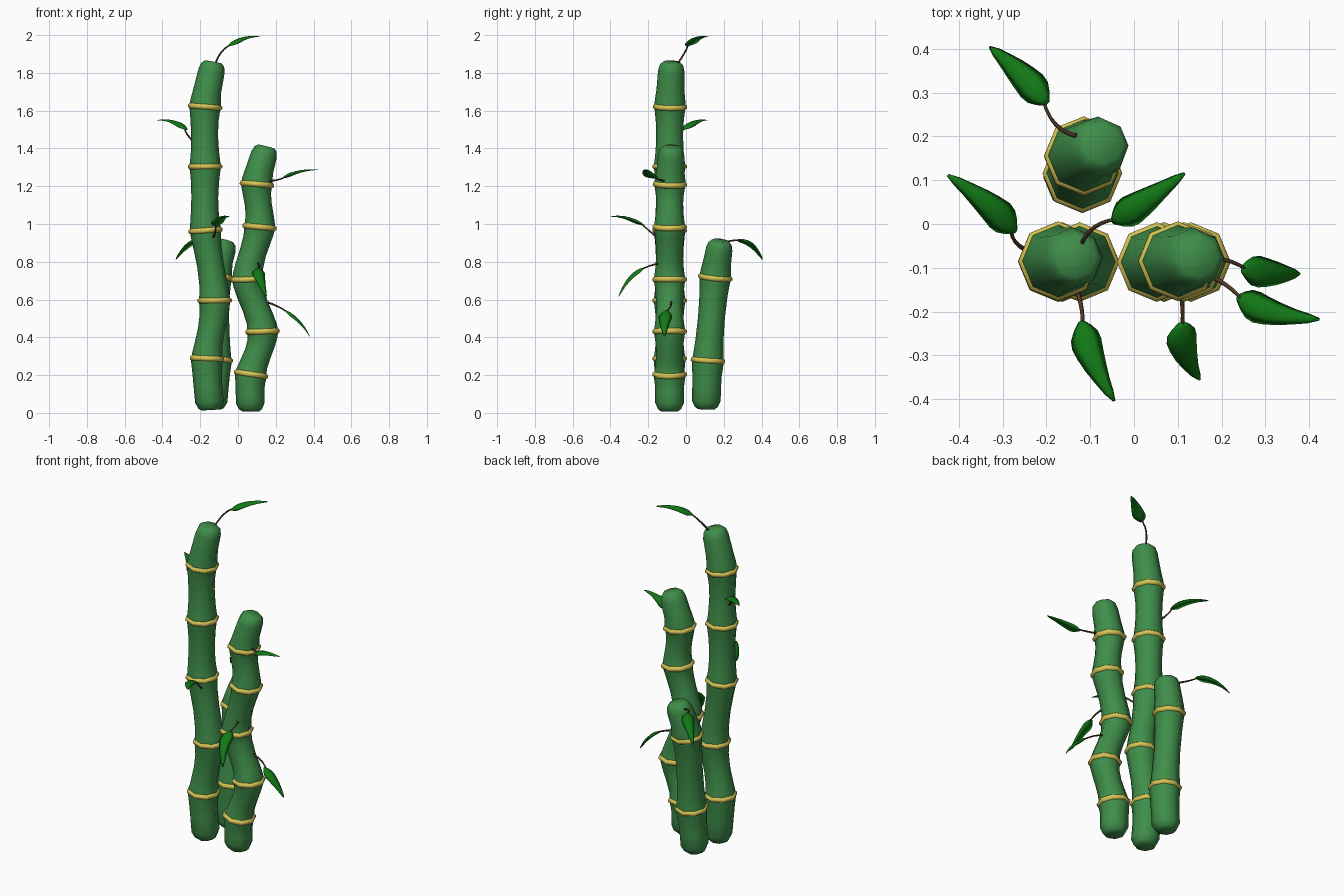
import bpy, bmesh, math
from mathutils import Vector

if "Cube" in bpy.data.objects:
    bpy.data.objects.remove(bpy.data.objects["Cube"])

Z = Vector((0, 0, 1))


def material(name, rgb):
    m = bpy.data.materials.new(name)
    m.diffuse_color = (*rgb, 1)
    m.use_nodes = True
    m.node_tree.nodes["Principled BSDF"].inputs["Base Color"].default_value = m.diffuse_color
    return m


GREEN = material("cane_green", (0.05, 0.27, 0.068))
YELLOW = material("node_yellow", (0.68, 0.56, 0.09))
LEAF = material("leaf_green", (0.006, 0.19, 0.008))
BROWN = material("twig_brown", (0.08, 0.04, 0.02))


def loft(name, rings, mat):
    """Skin a list of equal-length vertex rings and cap both ends."""
    bm = bmesh.new()
    vs = [[bm.verts.new(p) for p in ring] for ring in rings]
    n = len(vs[0])
    for a, b in zip(vs, vs[1:]):
        for i in range(n):
            j = (i + 1) % n
            bm.faces.new((a[i], a[j], b[j], b[i]))
    bm.faces.new(vs[0][::-1])
    bm.faces.new(vs[-1])
    bmesh.ops.recalc_face_normals(bm, faces=bm.faces)
    for f in bm.faces:
        f.smooth = True
    me = bpy.data.meshes.new(name)
    bm.to_mesh(me)
    bm.free()
    me.materials.append(mat)
    ob = bpy.data.objects.new(name, me)
    bpy.context.collection.objects.link(ob)
    return ob


def circle(c, axis, r, n=8):
    q = Z.rotation_difference(axis)
    return [c + q @ Vector((r * math.cos(2 * math.pi * i / n),
                            r * math.sin(2 * math.pi * i / n), 0)) for i in range(n)]


def spline(pts, i, u):
    """Catmull-Rom point and unit tangent on segment i."""
    p1, p2 = pts[i], pts[i + 1]
    m1 = (p2 - pts[i - 1]) / 2 if i > 0 else p2 - p1
    m2 = (pts[i + 2] - p1) / 2 if i + 2 < len(pts) else p2 - p1
    p = (p1 * (2*u**3 - 3*u**2 + 1) + m1 * (u**3 - 2*u**2 + u)
         + p2 * (3*u**2 - 2*u**3) + m2 * (u**3 - u**2))
    t = (p1 * (6*u*u - 6*u) + m1 * (3*u*u - 4*u + 1)
         + p2 * (6*u - 6*u*u) + m2 * (3*u*u - 2*u))
    return p, t.normalized()


def cane(name, path):
    pts = [Vector(p) for p in path]
    last = len(pts) - 2
    rings = []
    for i in range(last + 1):
        length = (pts[i + 1] - pts[i]).length
        if i == 0:            # rounded foot
            prof = [(0, .045), (.012 / length, .061), (.045 / length, .076),
                    (.5, .076), (.75, .078), (.92, .083)]
        elif i == last:       # rounded tip
            prof = [(0, .084), (.12, .081), (.35, .074), (1 - .05 / length, .070),
                    (1 - .015 / length, .061), (1, .045)]
        else:                 # waisted internode
            prof = [(u, .071 + .013 * abs(2 * u - 1) ** 2) for u in (0, .1, .25, .5, .75, .9)]
        for u, r in prof:
            p, t = spline(pts, i, u)
            rings.append(circle(p, t, r))
    loft(name, rings, GREEN)
    # bevelled node bands
    for i in range(1, last + 1):
        p, t = spline(pts, i, 0)
        loft(f"{name}_node_{i}", [circle(p + t * h, t, r) for h, r in
             ((-.016, .080), (-.006, .091), (.006, .091), (.016, .080))], YELLOW)


def bezier(a, b, c, t):
    return a * (1 - t) ** 2 + b * 2 * t * (1 - t) + c * t * t


def leaf(name, start, bend, base, mid, tip):
    start, bend, base, mid, tip = map(Vector, (start, bend, base, mid, tip))
    # twig, reaching a little into the blade
    rings = []
    end = base.lerp(mid, .15)
    for k in range(7):
        t = k / 6
        d = ((bend - start) * (1 - t) + (end - bend) * t).normalized()
        rings.append(circle(bezier(start, bend, end, t), d, .0055 - .0015 * t, 6))
    loft(name + "_twig", rings, BROWN)
    # blade with a raised midrib; control point makes the curve pass through mid
    ctrl = mid * 2 - (base + tip) / 2
    side = (tip - base).cross(Z).normalized()
    rings = []
    for t, w in ((0, .007), (.08, .022), (.17, .033), (.28, .036), (.42, .032),
                 (.58, .026), (.75, .018), (.9, .011), (1, .003)):
        p = bezier(base, ctrl, tip, t)
        d = ((ctrl - base) * (1 - t) + (tip - ctrl) * t).normalized()
        up = side.cross(d).normalized()
        h = w * .3
        rings.append([p + side * w - up * h, p + side * w * .5 + up * h * .2, p + up * h * .5,
                      p - side * w * .5 + up * h * .2, p - side * w - up * h, p - up * h * .9])
    loft(name + "_blade", rings, LEAF)


# Canes: foot, nodes, tip
cane("tall_cane", [(-.148, -.087, .015), (-.164, -.087, .288), (-.124, -.087, .595),
                   (-.172, -.087, .966), (-.174, -.087, 1.304), (-.174, -.085, 1.62),
                   (-.130, -.076, 1.858)])
cane("middle_cane", [(.066, -.087, .008), (.069, -.087, .204), (.130, -.087, .431),
                     (.052, -.087, .706), (.114, -.087, .984), (.100, -.085, 1.21),
                     (.150, -.076, 1.41)])
cane("short_cane", [(-.135, .106, .02), (-.118, .116, .278), (-.115, .155, .717),
                    (-.068, .183, .912)])

# Leaves: twig start, twig bend, blade base, blade middle, blade tip
leaf("tall_top_leaf", (-.122, -.05, 1.84), (-.10, .005, 1.92), (-.05, .004, 1.943),
     (.025, .052, 1.985), (.116, .116, 1.992))
leaf("tall_left_leaf", (-.235, -.065, 1.435), (-.285, -.045, 1.485), (-.27, -.018, 1.50),
     (-.335, .045, 1.543), (-.426, .112, 1.55))
leaf("tall_front_leaf", (-.13, -.155, .93), (-.115, -.195, .965), (-.122, -.222, .993),
     (-.095, -.31, 1.034), (-.045, -.405, 1.04))
leaf("middle_upper_leaf", (.165, -.115, 1.228), (.215, -.135, 1.23), (.235, -.168, 1.243),
     (.315, -.202, 1.278), (.424, -.218, 1.288))
leaf("middle_lower_leaf", (.14, -.08, .59), (.21, -.07, .57), (.246, -.103, .545),
     (.325, -.113, .485), (.38, -.114, .405))
leaf("middle_front_leaf", (.105, -.15, .79), (.115, -.195, .78), (.108, -.225, .768),
     (.118, -.30, .715), (.15, -.357, .617))
leaf("short_back_leaf", (-.125, .20, .89), (-.19, .21, .915), (-.198, .275, .918),
     (-.265, .348, .893), (-.33, .405, .812))
